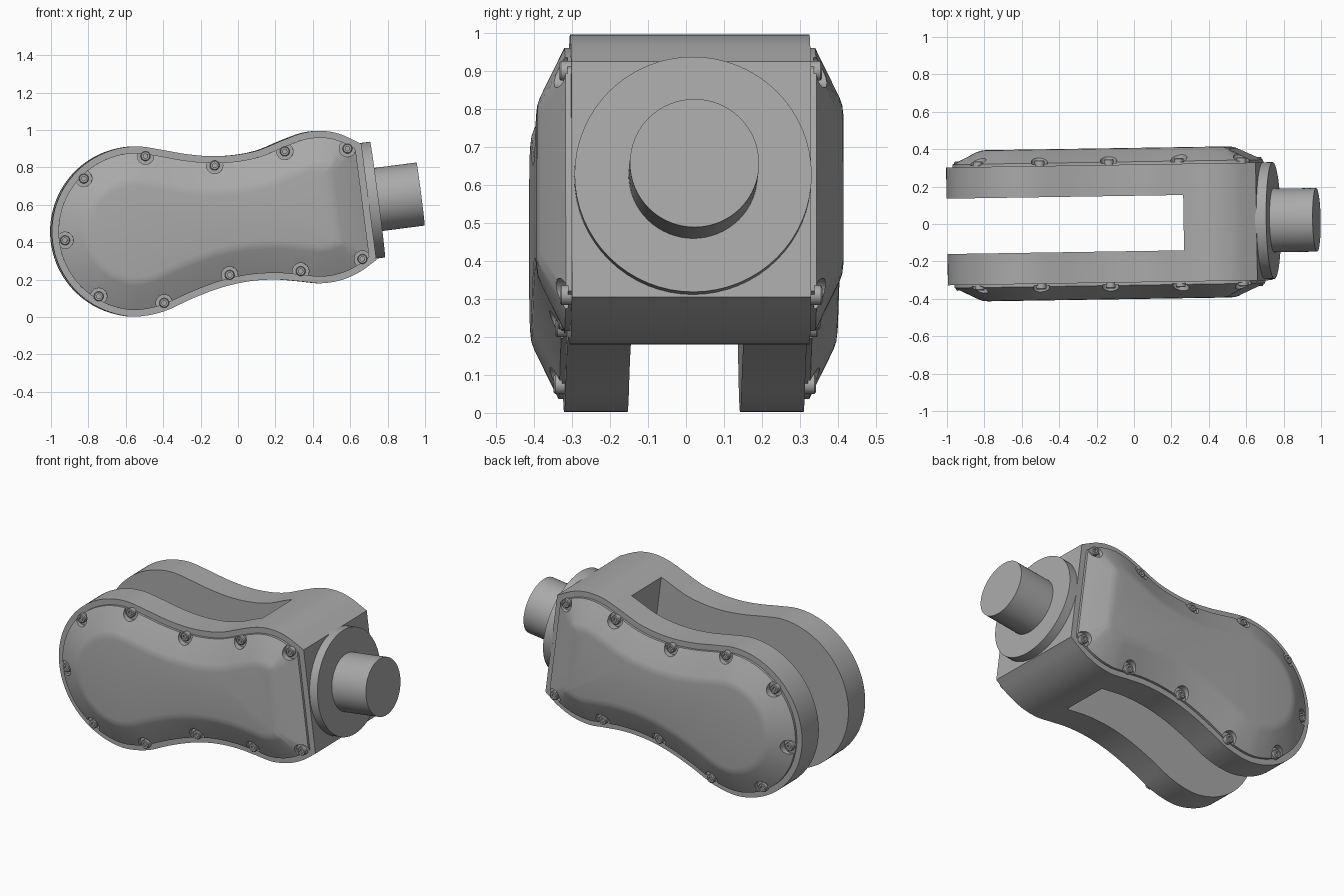
import bpy, bmesh, math
from mathutils import Matrix, Vector

cube = bpy.data.objects.get("Cube")
if cube:
    bpy.data.objects.remove(cube, do_unlink=True)

# Single grey material
grey = bpy.data.materials.new("plain grey")
grey.use_nodes = True
grey.diffuse_color = (0.4, 0.4, 0.4, 1)
grey.node_tree.nodes["Principled BSDF"].inputs["Base Color"].default_value = grey.diffuse_color

HALF = 0.315                                   # half width of the body
YAW = Matrix.Translation((0, 0.003, 0)) @ Matrix.Rotation(math.radians(0.9), 4, 'Z')


def make(name, bm):
    bmesh.ops.recalc_face_normals(bm, faces=bm.faces)
    me = bpy.data.meshes.new(name)
    bm.to_mesh(me)
    bm.free()
    me.materials.append(grey)
    ob = bpy.data.objects.new(name, me)
    bpy.context.scene.collection.objects.link(ob)
    return ob


def finish(ob, angle=32):
    ob.data.transform(YAW)
    ob.data.shade_smooth()
    ob.data.set_sharp_from_angle(angle=math.radians(angle))


def cut(ob, cutter):
    cutter.hide_render = True
    mod = ob.modifiers.new("cut", 'BOOLEAN')
    mod.operation = 'DIFFERENCE'
    mod.solver = 'EXACT'
    mod.object = cutter
    bpy.context.view_layer.update()
    deps = bpy.context.evaluated_depsgraph_get()
    me = bpy.data.meshes.new_from_object(ob.evaluated_get(deps))
    ob.modifiers.clear()
    ob.data = me
    bpy.data.objects.remove(cutter, do_unlink=True)


def spline(pts, steps=5):
    """Smooth path through the given points."""
    p = [Vector(q) for q in pts]
    p = [2 * p[0] - p[1]] + p + [2 * p[-1] - p[-2]]
    out = []
    for a, b, c, d in zip(p, p[1:], p[2:], p[3:]):
        for i in range(steps):
            t = i / steps
            out.append(0.5 * (2 * b + (c - a) * t + (2 * a - 5 * b + 4 * c - d) * t ** 2
                              + (3 * b - a - 3 * c + d) * t ** 3))
    return out + [p[-2]]


# Side outline: wavy top, round left lobe, wavy bottom, flat tilted right end
top = [(0.655, 0.925), (0.54, 0.978), (0.44, 0.995), (0.34, 0.983), (0.23, 0.943), (0.1, 0.89),
       (-0.03, 0.865), (-0.16, 0.86), (-0.29, 0.872), (-0.42, 0.895)]
lobe = [(-0.545 + 0.455 * math.cos(math.radians(a)), 0.457 + 0.455 * math.sin(math.radians(a)))
        for a in range(90, 271, 15)]
bottom = [(-0.4, 0.03), (-0.25, 0.098), (-0.1, 0.155), (0.05, 0.19), (0.2, 0.2), (0.33, 0.19),
          (0.44, 0.18), (0.55, 0.198), (0.65, 0.243), (0.735, 0.305)]
outline = spline(top + lobe + bottom)
end_dir = (outline[0] - outline[-1]).normalized()
axis = Vector((end_dir.y, -end_dir.x))         # points out of the flat end


def inset(d):
    """Outline moved inwards by d, kept behind the moved flat end."""
    res, n = [], len(outline)
    for i, p in enumerate(outline):
        t = (outline[min(i + 1, n - 1)] - outline[max(i - 1, 0)]).normalized()
        q = p + Vector((-t.y, t.x)) * d
        over = (q - outline[0]).dot(axis) + d
        res.append(q - axis * max(over, 0))
    return res


def loft(name, rings):
    """Solid through (inset, y) copies of the outline."""
    bm = bmesh.new()
    loops = [[bm.verts.new((p.x, y, p.y)) for p in inset(d)] for d, y in rings]
    for a, b in zip(loops, loops[1:]):
        for i in range(len(a)):
            j = (i + 1) % len(a)
            bm.faces.new((a[i], a[j], b[j], b[i]))
    bm.faces.new(loops[0])
    bm.faces.new(loops[-1])
    bmesh.ops.remove_doubles(bm, verts=bm.verts, dist=1e-5)
    return make(name, bm)


def lathe(bm, profile, matrix, segs):
    """Turn a (radius, height) profile about the local z axis, with capped ends."""
    loops = [[bm.verts.new(matrix @ Vector((r * math.cos(k * math.tau / segs),
                                            r * math.sin(k * math.tau / segs), h)))
              for k in range(segs)] for r, h in profile]
    for a, b in zip(loops, loops[1:]):
        for i in range(segs):
            j = (i + 1) % segs
            bm.faces.new((a[i], a[j], b[j], b[i]))
    bm.faces.new(loops[0])
    bm.faces.new(loops[-1])


# Forked body with a slot between two arms
tilt = Matrix.Rotation(math.atan2(-axis.y, axis.x), 4, 'Y')
body = loft("forked_body", [(0, -HALF), (0, HALF)])
bm = bmesh.new()
bmesh.ops.create_cube(bm, size=1, matrix=Matrix.Translation((0.265, 0, 0.96)) @ tilt
                      @ Matrix.Translation((-1, 0, -0.3)) @ Matrix.Diagonal((2, 0.296, 3, 1)))
cut(body, make("slot_cutter", bm))
finish(body)

# Domed side covers with screw pockets, and the screws in them
screws = [(-0.93, 0.41), (-0.83, 0.74), (-0.5, 0.86), (-0.13, 0.81), (0.245, 0.885), (0.58, 0.9),
          (0.66, 0.31), (0.33, 0.245), (-0.05, 0.225), (-0.4, 0.075), (-0.75, 0.11)]
for side, s in (("right", -1), ("left", 1)):
    cover = loft(side + "_cover", [(d, s * y) for d, y in (
        (0.035, HALF - 0.01), (0.035, 0.33), (0.165, 0.394), (0.185, 0.401), (0.21, 0.404))])
    pockets, heads = bmesh.new(), bmesh.new()
    for x, z in screws:
        m = Matrix.Translation((x, 0, z)) @ Matrix.Rotation(-s * math.pi / 2, 4, 'X')
        lathe(pockets, [(0.044, 0.324), (0.044, 0.5)], m, 24)
        lathe(heads, [(0.026, 0.31), (0.026, 0.341), (0.022, 0.345), (0.012, 0.345),
                      (0.012, 0.333)], m, 18)
    cut(cover, make("pocket_cutter", pockets))
    finish(cover)
    finish(make(side + "_cover_screws", heads))

# Round flange and shaft on the flat end
mid = (outline[0] + outline[-1]) / 2
mount = Matrix.Translation((mid.x, 0.004, mid.y + 0.006)) @ tilt @ Matrix.Rotation(math.pi / 2, 4, 'Y')
for name, r, h0, h1 in (("flange", 0.312, -0.01, 0.052), ("shaft", 0.17, 0.03, 0.284)):
    bm = bmesh.new()
    lathe(bm, [(r, h0), (r, h1)], mount, 64)
    finish(make(name, bm))
